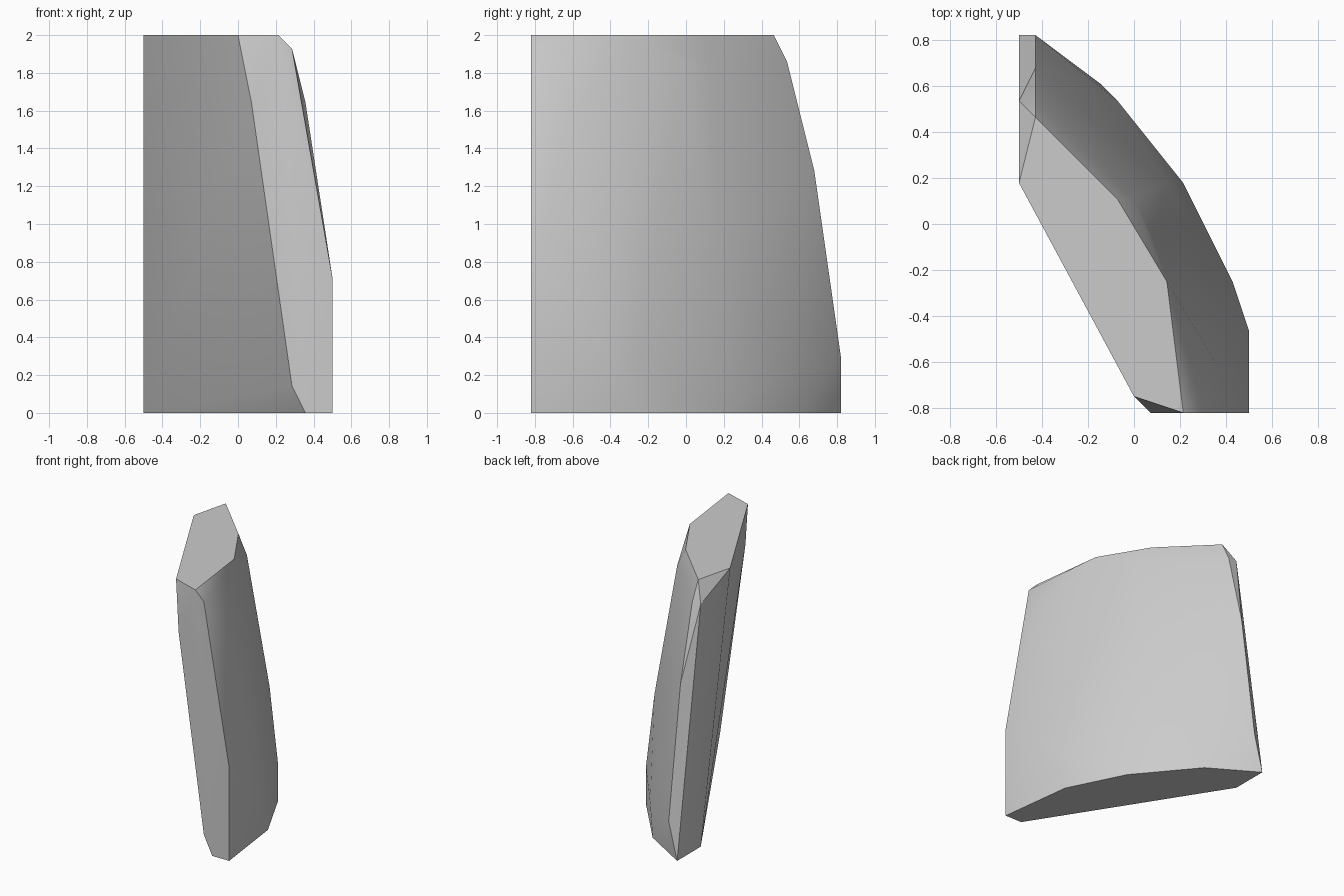
import bpy
import bmesh
from mathutils import Vector

# Remove the default object
default = bpy.data.objects.get("Cube")
if default:
    bpy.data.objects.remove(default, do_unlink=True)

# The block sits on a regular lattice: x from the centre, y from the front, z from the floor
STEP = 1 / 14
DEPTH = 23


def lattice(x, y, z):
    """Turn a lattice position into model space."""
    return Vector((x, y - DEPTH / 2, z)) * STEP


def make_material(name, value):
    mat = bpy.data.materials.new(name)
    mat.use_nodes = True
    colour = (value, value, value, 1.0)
    mat.diffuse_color = colour
    shader = mat.node_tree.nodes["Principled BSDF"]
    shader.inputs["Base Color"].default_value = colour
    shader.inputs["Roughness"].default_value = 0.8
    return mat


def make_hull(name, corners, material):
    """Wrap a convex, faceted shell around the corner points."""
    bm = bmesh.new()
    for corner in corners:
        bm.verts.new(lattice(*corner))
    result = bmesh.ops.convex_hull(bm, input=bm.verts[:])
    loose = {g for g in result["geom_interior"] + result["geom_unused"]
             if isinstance(g, bmesh.types.BMVert)}
    bmesh.ops.delete(bm, geom=list(loose), context="VERTS")
    # Merge the coplanar triangles into clean facets
    bmesh.ops.dissolve_limit(bm, angle_limit=0.01, verts=bm.verts[:], edges=bm.edges[:])
    bmesh.ops.recalc_face_normals(bm, faces=bm.faces[:])
    mesh = bpy.data.meshes.new(name)
    bm.to_mesh(mesh)
    bm.free()
    mesh.materials.append(material)
    obj = bpy.data.objects.new(name, mesh)
    bpy.context.collection.objects.link(obj)
    return obj


# Flat outlines at the floor and at the top
base_outline = [(x, y, 0) for x, y in
                ((7, 0), (6, 8), (3, 14), (-2, 20), (-7, 23), (-7, 19), (5, 0))]
top_outline = [(x, y, 28) for x, y in
               ((3, 0), (2, 8), (-1, 13), (-6, 18), (-7, 14), (0, 1))]

# Corners of the narrow front face
front_corners = [(x, 0, z) for x, z in ((4, 2), (1, 23), (4, 27), (7, 10))]

# Bulge of the broad curved side, and the chamfered rear end
side_corners = [(7, 5, 6), (6, 8, 4), (3, 14, 4), (-1, 19, 3),
                (2, 14, 12), (5, 3, 23), (1, 11, 26), (0, 13, 26)]
rear_corners = [(-6, 23, 4), (-6, 21, 18), (-6, 19, 26), (-7, 19, 26)]

stone = make_material("stone grey", 0.6)
block = make_hull("curved_stone_block",
                  base_outline + top_outline + front_corners + side_corners + rear_corners,
                  stone)

# Smooth the shallow facets and keep the hard edges crisp
bpy.ops.object.select_all(action="DESELECT")
block.select_set(True)
bpy.context.view_layer.objects.active = block
bpy.ops.object.shade_smooth_by_angle(angle=0.52)
